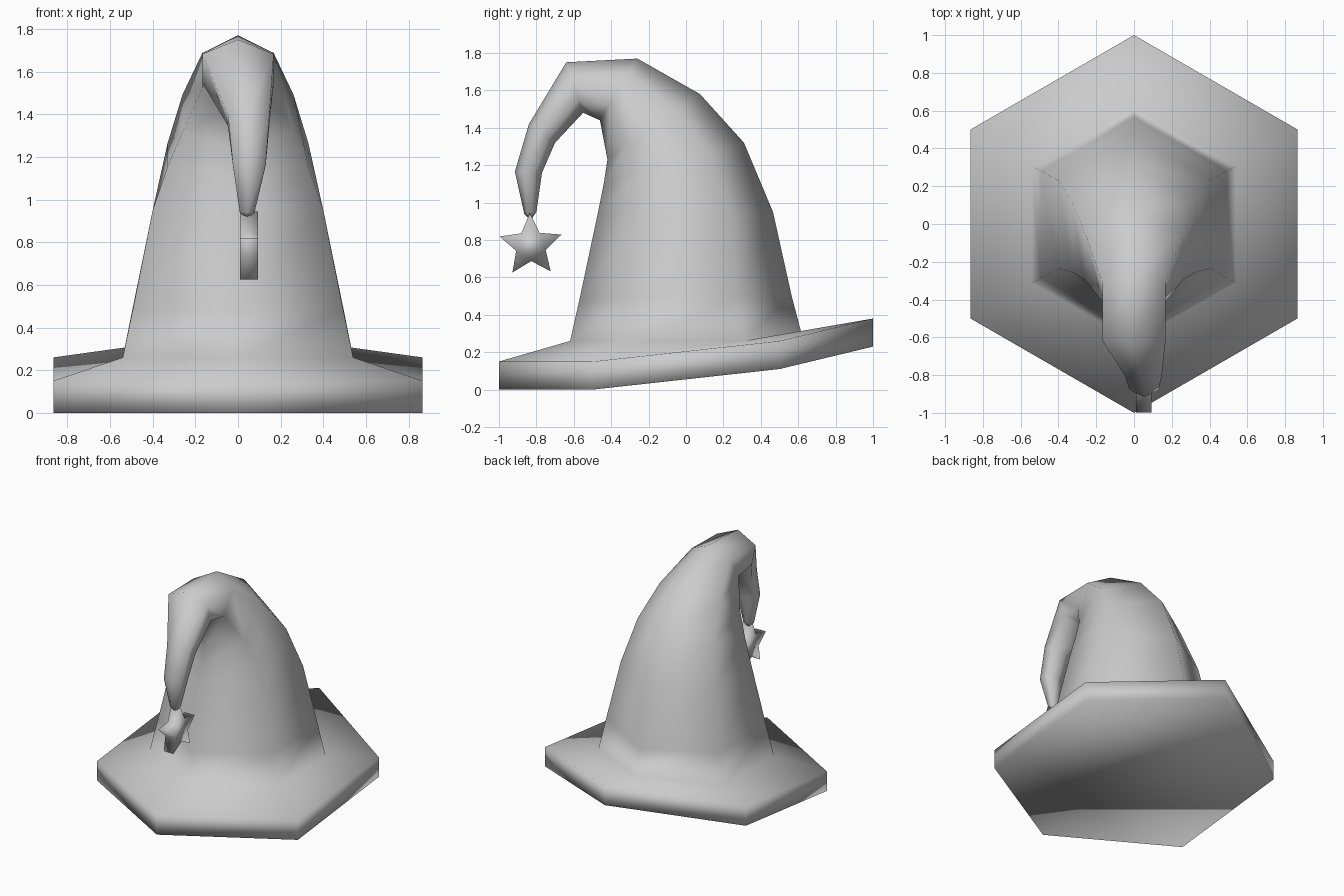
import bpy
import bmesh
from math import sin, cos, pi

cube = bpy.data.objects.get("Cube")
if cube:
    bpy.data.objects.remove(cube)

# One grey for the whole model
grey = bpy.data.materials.new("light_grey")
grey.use_nodes = True
grey.diffuse_color = (0.6, 0.6, 0.6, 1)
grey.node_tree.nodes["Principled BSDF"].inputs["Base Color"].default_value = (0.6, 0.6, 0.6, 1)

HEX = [pi / 2 + i * pi / 3 for i in range(6)]  # starts at the back corner


def finish(bm, name):
    bmesh.ops.recalc_face_normals(bm, faces=bm.faces)
    mesh = bpy.data.meshes.new(name)
    bm.to_mesh(mesh)
    bm.free()
    mesh.materials.append(grey)
    for poly in mesh.polygons:
        poly.use_smooth = True
    obj = bpy.data.objects.new(name, mesh)
    bpy.context.collection.objects.link(obj)
    return obj


def bridge(bm, a, b):
    n = len(a)
    for i in range(n):
        j = (i + 1) % n
        bm.faces.new((a[i], a[j], b[j], b[i]))


def tilted_ring(bm, front, back, half_width, shift):
    """Hexagon whose front and back corners are given as (y, z)."""
    ring = []
    for a in HEX:
        t = (1 + sin(a)) / 2
        y = front[0] + (back[0] - front[0]) * t
        z = front[1] + (back[1] - front[1]) * t
        ring.append(bm.verts.new((shift + half_width * cos(a) / cos(pi / 6), y, z)))
    return ring


def brim_ring(bm, lift):
    """Outer brim hexagon, rising in steps towards the back."""
    rise = [0.23, 0.11, 0, 0, 0, 0.11]
    return [bm.verts.new((cos(a), sin(a), lift + r)) for a, r in zip(HEX, rise)]


# Hat: brim, cone and drooping tip in one skin
bm = bmesh.new()
under = brim_ring(bm, 0)
upper = brim_ring(bm, 0.15)
bridge(bm, under, upper)
# Underside, folded along its middle
bm.faces.new(under[:4])
bm.faces.new(under[3:] + under[:1])

# Cone rings: front corner, back corner, half width, sideways shift
specs = [
    ((-0.62, 0.26), (0.615, 0.31), 0.54, 0),
    ((-0.57, 0.48), (0.565, 0.50), 0.493, 0),
    ((-0.47, 0.95), (0.465, 0.95), 0.40, 0),
    ((-0.44, 1.10), (0.31, 1.32), 0.33, 0),
    ((-0.42, 1.23), (0.075, 1.58), 0.26, 0),
    ((-0.46, 1.44), (-0.26, 1.77), 0.167, 0),
    ((-0.55, 1.48), (-0.64, 1.75), 0.167, 0),
    ((-0.70, 1.32), (-0.84, 1.42), 0.097, 0.05),
    ((-0.77, 1.16), (-0.915, 1.165), 0.077, 0.053),
    ((-0.80, 0.95), (-0.865, 0.94), 0.035, 0.043),
]
rings = [tilted_ring(bm, *spec) for spec in specs]
base = rings[0]
for v in base[1:]:
    v.co.z = 0.26

# Brim top: flat quads in front, creased at the sides and back
for i in (2, 3):
    bm.faces.new((upper[i], upper[i + 1], base[i + 1], base[i]))
for outer, inner in ((0, 1), (2, 1), (4, 5), (0, 5)):
    other = (0 if outer == 0 else outer)
    bm.faces.new((upper[outer], upper[inner], base[inner]))
    bm.faces.new((upper[other], base[inner], base[other]))

for lower, higher in zip(rings, rings[1:]):
    bridge(bm, lower, higher)
tip = bm.verts.new((0.042, -0.83, 0.905))
for i in range(6):
    bm.faces.new((rings[-1][i], rings[-1][(i + 1) % 6], tip))
finish(bm, "hat")

# Star charm hanging from the tip
bm = bmesh.new()
sides = []
for x in (0.01, 0.093):
    side = []
    for i in range(10):
        r = 0.083 if i % 2 else 0.174
        a = pi / 2 + 0.03 + i * pi / 5
        side.append(bm.verts.new((x, -0.83 + r * cos(a), 0.77 + r * sin(a))))
    bm.faces.new(side)
    sides.append(side)
bridge(bm, *sides)
finish(bm, "star_charm")
